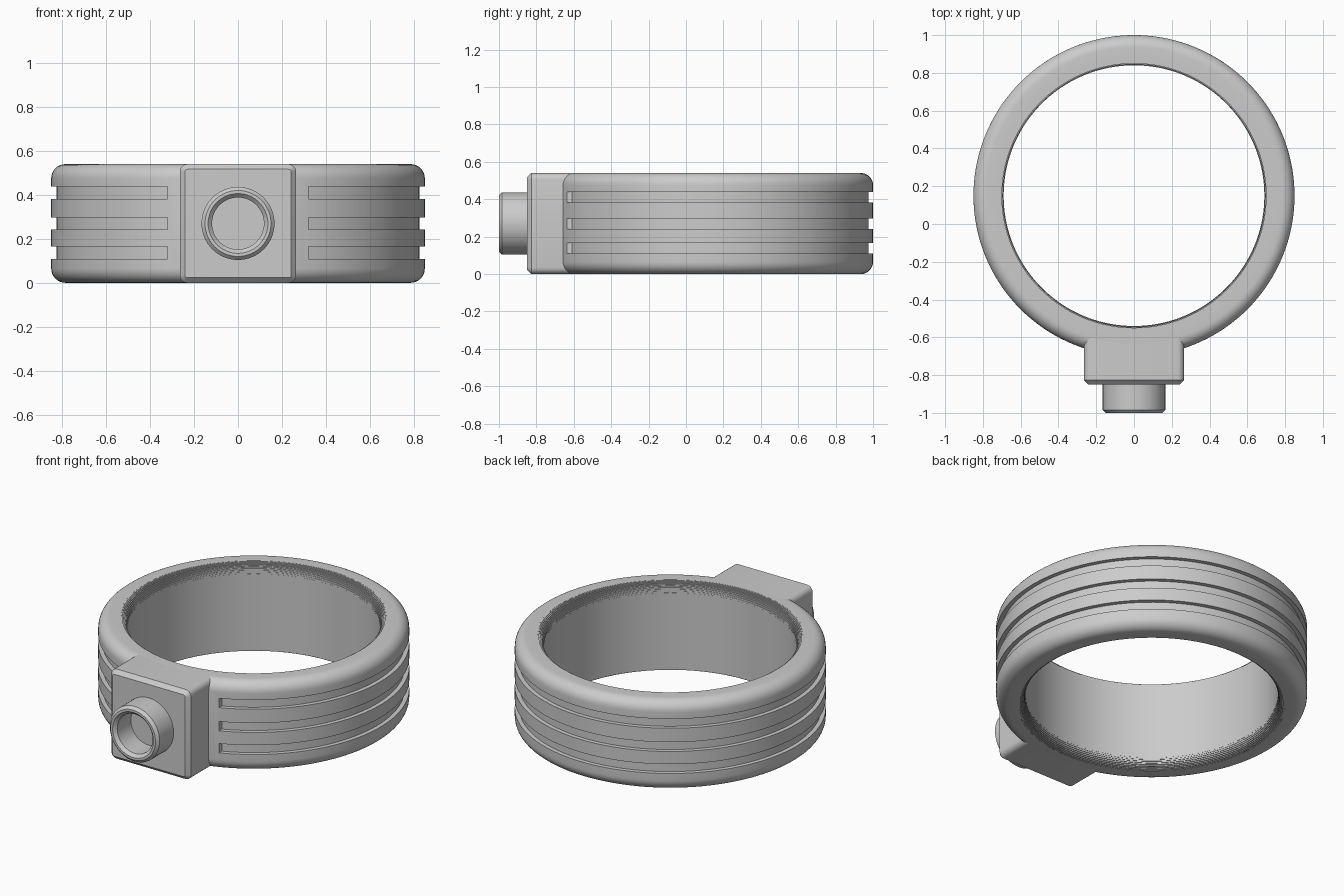
import bpy, bmesh, math
from mathutils import Matrix, Vector

old = bpy.data.objects.get("Cube")
if old:
    bpy.data.objects.remove(old)

HEIGHT, CENTRE_Y = 0.54, 0.15
OUTER, INNER = 0.85, 0.69

grey = bpy.data.materials.new("plain grey")
grey.use_nodes = True
colour = (0.6, 0.6, 0.6, 1)
grey.diffuse_color = colour
grey.node_tree.nodes["Principled BSDF"].inputs["Base Color"].default_value = colour


def finish(name, bm, smooth=True):
    bmesh.ops.recalc_face_normals(bm, faces=bm.faces)
    mesh = bpy.data.meshes.new(name)
    bm.to_mesh(mesh)
    bm.free()
    mesh.materials.append(grey)
    obj = bpy.data.objects.new(name, mesh)
    bpy.context.collection.objects.link(obj)
    if smooth:
        bpy.ops.object.select_all(action='DESELECT')
        obj.select_set(True)
        bpy.context.view_layer.objects.active = obj
        bpy.ops.object.shade_smooth_by_angle(angle=math.radians(30))
    return obj


def lathe(profile, steps, matrix, closed=True):
    """Revolve (radius, height) points around z, then place the result."""
    bm = bmesh.new()
    rings = []
    for i in range(steps):
        a = 2 * math.pi * i / steps
        rings.append([bm.verts.new((r * math.cos(a), r * math.sin(a), h)) for r, h in profile])
    n = len(profile)
    for i in range(steps):
        a, b = rings[i], rings[(i + 1) % steps]
        for j in range(n if closed else n - 1):
            k = (j + 1) % n
            bm.faces.new((a[j], b[j], b[k], a[k]))
    bmesh.ops.remove_doubles(bm, verts=bm.verts, dist=1e-5)
    bmesh.ops.transform(bm, matrix=matrix, verts=bm.verts)
    return bm


def band_profile():
    """Rounded outer shoulders, finely stepped inner lips."""
    half, fillet, steps = HEIGHT / 2, 0.065, 10
    lip_w, lip_h = 0.05, 0.07
    upper = []
    for i in range(9):
        a = math.pi / 2 * i / 8
        upper.append((OUTER - fillet + fillet * math.cos(a),
                      half - fillet + fillet * math.sin(a)))
    last = half
    for i in range(steps + 1):
        a = math.pi / 2 * i / steps
        r = INNER + lip_w * (1 - math.sin(a))
        upper.append((r, last))
        last = half - lip_h * (1 - math.cos(a))
        if i:
            upper.append((r, last))
    return upper + [(r, -h) for r, h in reversed(upper)]


# Main band
band = finish("band", lathe(band_profile(), 144,
              Matrix.Translation((0, CENTRE_Y, HEIGHT / 2))), smooth=False)

# Three grooves that stop short of the front block
cutter_bm = bmesh.new()
for z in (0.137, 0.27, 0.41):
    # C-shaped outline with straight ends parallel to y
    outline = []
    end = 0.32
    for radius, order in ((0.825, 1), (0.95, -1)):
        start = -math.acos(end / radius)
        sweep = math.pi - 2 * start
        pts = [Vector((radius * math.cos(start + sweep * i / 120),
                       CENTRE_Y + radius * math.sin(start + sweep * i / 120)))
               for i in range(121)]
        outline.append(pts)
    loops = [[cutter_bm.verts.new((p.x, p.y, z + dz)) for p in pts]
             for dz in (-0.028, 0.028) for pts in outline]
    low_in, low_out, top_in, top_out = loops
    for a, b in ((low_in, low_out), (top_in, top_out), (low_in, top_in), (low_out, top_out)):
        for i in range(120):
            cutter_bm.faces.new((a[i], a[i + 1], b[i + 1], b[i]))
    for i in (0, -1):
        cutter_bm.faces.new((low_in[i], low_out[i], top_out[i], top_in[i]))
cutter = finish("groove_cutter", cutter_bm, smooth=False)
cutter.hide_render = True
cutter.hide_viewport = True
cut = band.modifiers.new("grooves", 'BOOLEAN')
cut.operation, cut.solver, cut.object = 'DIFFERENCE', 'EXACT', cutter
bpy.context.view_layer.update()
evaluated = band.evaluated_get(bpy.context.evaluated_depsgraph_get())
cut_mesh = bpy.data.meshes.new_from_object(evaluated)
band.modifiers.clear()
band.data = cut_mesh
bpy.data.objects.remove(cutter)
bpy.ops.object.select_all(action='DESELECT')
band.select_set(True)
bpy.context.view_layer.objects.active = band
bpy.ops.object.shade_smooth_by_angle(angle=math.radians(30))

# Front block: rounded long edges and a chamfered front face
bm = bmesh.new()
front, back = -0.85, -0.595
bmesh.ops.create_cube(bm, size=1, matrix=Matrix.Translation((0, (front + back) / 2, HEIGHT / 2))
                      @ Matrix.Diagonal((0.53, back - front, HEIGHT, 1)))
long_edges = [e for e in bm.edges if abs(e.verts[0].co.y - e.verts[1].co.y) > 0.1]
bmesh.ops.bevel(bm, geom=long_edges, offset=0.035, segments=5, profile=0.5, affect='EDGES')
rim = [e for e in bm.edges if all(v.co.y < front + 0.001 for v in e.verts)]
bmesh.ops.bevel(bm, geom=rim, offset=0.023, segments=1, affect='EDGES')
finish("front_block", bm)

# Hollow spout with chamfered lips, pointing forward
spout = [(0, 0.002), (0.118, 0.002), (0.118, 0.132), (0.136, 0.15),
         (0.15, 0.15), (0.166, 0.134), (0.166, -0.02), (0, -0.02)]
finish("spout", lathe(spout, 64, Matrix.Translation((0, front, HEIGHT / 2))
                      @ Matrix.Rotation(math.pi / 2, 4, 'X'), closed=False))
